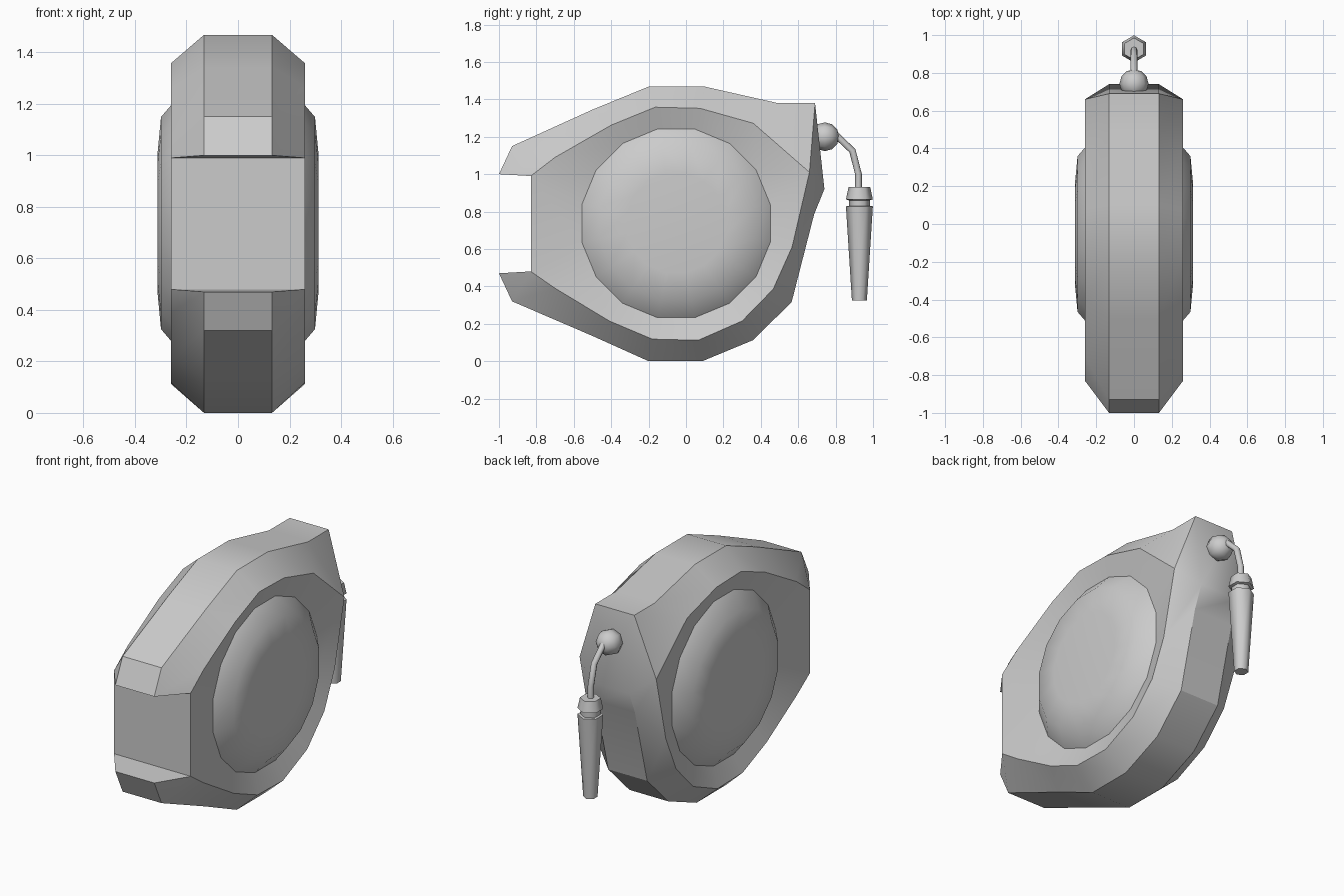
import bpy, bmesh
from math import radians, sin, cos, tau

if "Cube" in bpy.data.objects:
    bpy.data.objects.remove(bpy.data.objects["Cube"])


def make(name, bm, angle):
    bmesh.ops.remove_doubles(bm, verts=bm.verts, dist=0.0005)
    bmesh.ops.recalc_face_normals(bm, faces=bm.faces)
    me = bpy.data.meshes.new(name)
    bm.to_mesh(me)
    bm.free()
    ob = bpy.data.objects.new(name, me)
    bpy.context.collection.objects.link(ob)
    bpy.ops.object.select_all(action='DESELECT')
    ob.select_set(True)
    bpy.context.view_layer.objects.active = ob
    bpy.ops.object.shade_smooth_by_angle(angle=radians(angle))
    return ob


def skin(bm, rings, closed=True, cap=(False, False)):
    """Join matching rings of points with quads."""
    rows = [[bm.verts.new(p) for p in r] for r in rings]
    n = len(rows[0])
    for a, b in zip(rows, rows[1:]):
        for i in range(n if closed else n - 1):
            j = (i + 1) % n
            bm.faces.new((a[i], a[j], b[j], b[i]))
    for use, r in zip(cap, (rows[0], rows[-1])):
        if use:
            bm.faces.new(r)
    return rows


# Side profiles (y, z), clockwise from upper lip to lower lip
rim = [(-1, 1.0), (-.93, 1.15), (-.5, 1.345), (-.2, 1.468), (.1, 1.468), (.49, 1.38),
       (.69, 1.38), (.74, .92), (.685, .785), (.565, .317), (.36, .113), (.087, .0),
       (-.2, .0), (-.5, .135), (-.93, .32), (-1, .47)]
shoulder = [(-.83, .99), (-.7, 1.09), (-.4, 1.262), (-.165, 1.358), (.075, 1.352),
            (.36, 1.272), (.66, 1.01), (.66, 1.01), (.567, .61), (.466, .385), (.3, .215),
            (.065, .112), (-.18, .118), (-.41, .215), (-.7, .39), (-.83, .48)]
CY, CZ = -.053, .737


def disc(r, x):
    return [(x, CY + r * cos(radians(168.75 - 22.5 * i)), CZ + r * sin(radians(168.75 - 22.5 * i)))
            for i in range(16)]


# Case: central band, chamfers, then walls dipping towards the side discs
bm = bmesh.new()
at = lambda prof, x: [(x, y, z) for y, z in prof]
rows = skin(bm, [disc(.514, -.22), at(shoulder, -.26), at(rim, -.132),
                 at(rim, .132), at(shoulder, .26), disc(.514, .22)], closed=False)
for k in (0, -1):   # lip undersides
    bm.faces.new([rows[i][k] for i in (1, 2, 3, 4)])
bm.faces.new((rows[1][0], rows[4][0], rows[4][-1], rows[1][-1]))   # mouth wall
for a, b in ((0, 1), (4, 5)):   # wall between mouth and disc
    bm.faces.new((rows[a][0], rows[a][-1], rows[b][-1], rows[b][0]))
bmesh.ops.dissolve_degenerate(bm, dist=0.0005, edges=bm.edges)
make("case", bm, 30)

# Domed side discs
for side, s in (("left", -1), ("right", 1)):
    bm = bmesh.new()
    skin(bm, [disc(r, s * x) for r, x in ((.514, .22), (.42, .299), (.27, .313))],
         cap=(False, True))
    make(side + "_side_disc", bm, 60)

# Ball knob on the back
bpy.ops.mesh.primitive_uv_sphere_add(segments=8, ring_count=6, radius=.077,
                                     location=(0, .742, 1.2), rotation=(radians(90), 0, 0))
knob = bpy.context.object
knob.name = "back_ball"
bpy.ops.object.shade_smooth()

# Bent cord
bm = bmesh.new()
path = [(.79, 1.22, 50), (.89, 1.125, 28), (.922, 1.0, 5), (.922, .91, 0)]
skin(bm, [[(.018 * cos(tau * i / 8),
            y + .018 * sin(tau * i / 8) * cos(radians(t)),
            z + .018 * sin(tau * i / 8) * sin(radians(t))) for i in range(8)]
          for y, z, t in path], cap=(True, True))
make("cord", bm, 60)

# Hexagonal pull handle with a grooved cap
bm = bmesh.new()
prof = [(.058, .93), (.072, .865), (.056, .86), (.056, .83), (.072, .828), (.04, .325)]
skin(bm, [[(r * sin(tau * i / 6), .927 + r * cos(tau * i / 6), z) for i in range(6)]
          for r, z in prof], cap=(True, True))
make("pull_handle", bm, 62)
